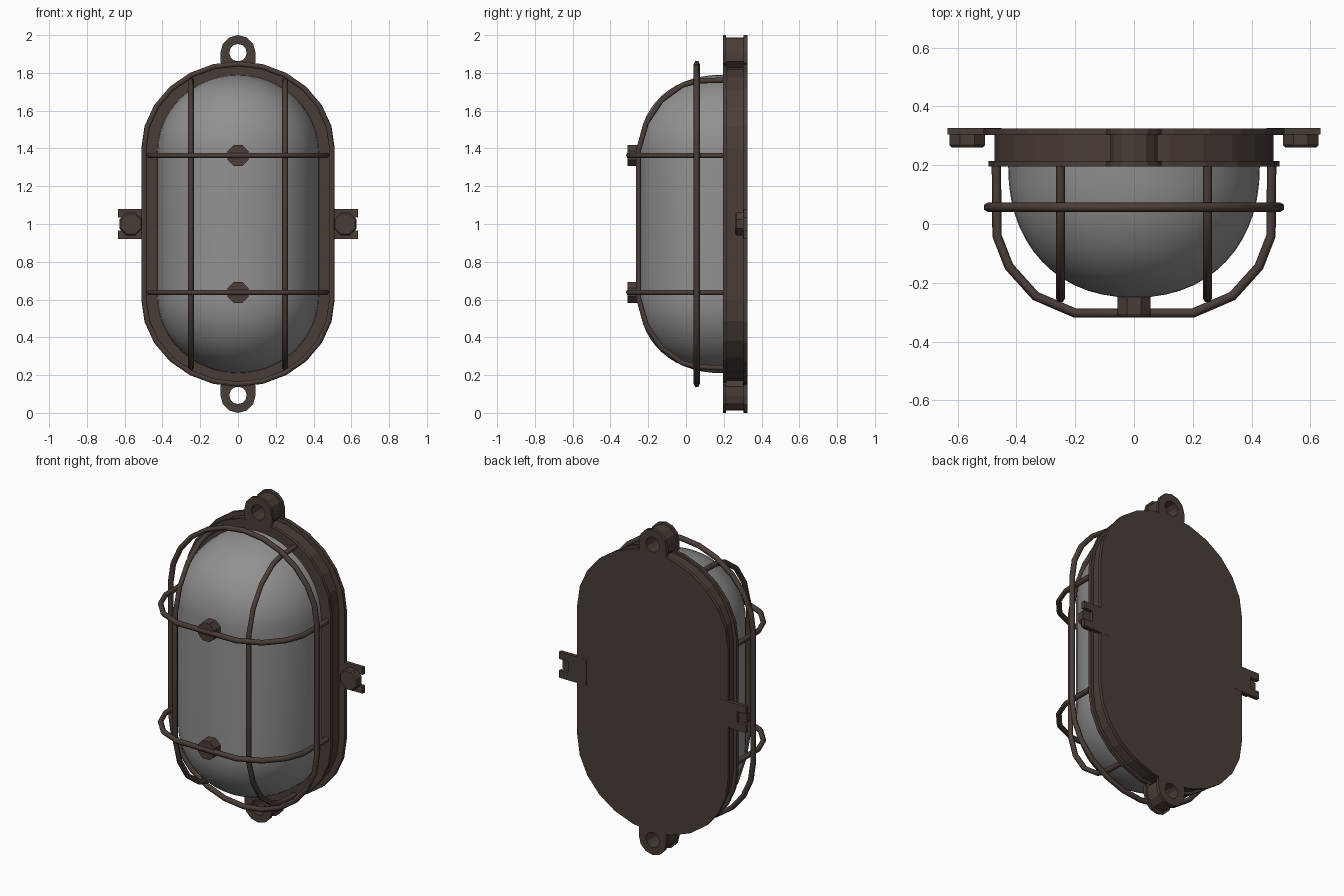
import bpy, bmesh, math
from math import sin, cos, pi

if "Cube" in bpy.data.objects:
    bpy.data.objects.remove(bpy.data.objects["Cube"])


def material(name, rgb):
    m = bpy.data.materials.new(name)
    m.diffuse_color = (*rgb, 1)
    m.use_nodes = True
    m.node_tree.nodes["Principled BSDF"].inputs["Base Color"].default_value = m.diffuse_color
    return m


BROWN = material("dark brown metal", (0.068, 0.047, 0.039))
GREY = material("grey glass", (0.285, 0.285, 0.285))


def capsule(rx, rz, s, n):
    """Stadium outline in x, z around z = 1: straight half length s, end radii rx, rz."""
    top = [(rx * cos(pi * i / n), 1 + s + rz * sin(pi * i / n)) for i in range(n + 1)]
    return top + [(-x, 2 - z) for x, z in top]


def loft(name, rings, mat, caps=(True, True), closed=False):
    """Skin a list of (y, outline) sections."""
    bm = bmesh.new()
    rows = [[bm.verts.new((x, y, z)) for x, z in pts] for y, pts in rings]
    pairs = list(zip(rows, rows[1:])) + ([(rows[-1], rows[0])] if closed else [])
    for a, b in pairs:
        for i in range(len(a)):
            j = (i + 1) % len(a)
            bm.faces.new((a[i], a[j], b[j], b[i]))
    if not closed:
        for row, want in ((rows[0], caps[0]), (rows[-1], caps[1])):
            if want:
                bm.faces.new(row)
    bmesh.ops.remove_doubles(bm, verts=bm.verts, dist=1e-4)
    bmesh.ops.recalc_face_normals(bm, faces=bm.faces)
    me = bpy.data.meshes.new(name)
    bm.to_mesh(me)
    bm.free()
    me.materials.append(mat)
    ob = bpy.data.objects.new(name, me)
    bpy.context.collection.objects.link(ob)
    return ob


def select(ob):
    bpy.ops.object.select_all(action='DESELECT')
    ob.select_set(True)
    bpy.context.view_layer.objects.active = ob


def wire(name, pts, cyclic=False, r=0.016):
    """Six-sided wire along a path."""
    cu = bpy.data.curves.new(name, 'CURVE')
    cu.dimensions = '3D'
    cu.bevel_depth = r
    cu.bevel_resolution = 1
    cu.use_fill_caps = True
    sp = cu.splines.new('POLY')
    sp.points.add(len(pts) - 1)
    for p, co in zip(sp.points, pts):
        p.co = (*co, 1)
    sp.use_cyclic_u = cyclic
    cu.materials.append(BROWN)
    ob = bpy.data.objects.new(name, cu)
    bpy.context.collection.objects.link(ob)
    select(ob)
    bpy.ops.object.convert(target='MESH')


def ngon(cx, cz, r, n, turn=0.0):
    return [(cx + r * cos(2 * pi * i / n + turn), cz + r * sin(2 * pi * i / n + turn)) for i in range(n)]


# Housing: front flange, recessed wall, wider back plate
flange = capsule(0.494, 0.45, 0.4, 12)
wall = capsule(0.474, 0.435, 0.4, 12)
plate = capsule(0.512, 0.46, 0.4, 12)
loft("housing", [(0.195, flange), (0.215, flange), (0.215, wall),
                 (0.303, wall), (0.303, plate), (0.325, plate)], BROWN)

# Glass dome: rounded sections shrinking to a front ridge
rings = []
N = 14
for i in range(N + 1):
    a = pi / 2 * i / N
    k = max(cos(a), 0) ** (2 / 2.2) if i < N else 0
    rings.append((0.2 - 0.45 * sin(a) ** (2 / 2.2), capsule(0.428 * k, 0.41 * k, 0.38, 24)))
glass = loft("glass_dome", rings, GREY, caps=(True, False))
select(glass)
bpy.ops.object.shade_smooth_by_angle(angle=math.radians(40))


# Mounting lugs, top and bottom, with a through hole and a recessed rim
def lug_outline(r, side):
    pts = []
    for i in range(12):
        a = 2 * pi * i / 12
        c, s = cos(a), sin(a)
        if s < -0.01:                       # square root of the lug
            m = max(abs(c), abs(s))
            c, s = c / m, s / m
        pts.append((r * c, 1 + side * (0.907 + r * s)))
    return pts


for side, label in ((1, "top"), (-1, "bottom")):
    big, small = lug_outline(0.093, side), lug_outline(0.08, side)
    hole = [(x, 1 + side * (z - 1)) for x, z in ngon(0, 1.907, 0.046, 12)]
    loft(label + "_lug", [(0.195, hole), (0.195, big), (0.213, big), (0.213, small),
                          (0.305, small), (0.305, big), (0.325, big), (0.325, hole)],
         BROWN, closed=True)

# Slotted side brackets and their hexagonal bolt heads
for side, label in ((1, "right"), (-1, "left")):
    tab = [(0.45, 0.92), (0.635, 0.92), (0.635, 0.965), (0.575, 0.965),
           (0.575, 1.035), (0.635, 1.035), (0.635, 1.08), (0.45, 1.08)]
    tab = [(side * x, z) for x, z in tab]
    loft(label + "_bracket", [(0.304, tab), (0.326, tab)], BROWN)
    head, face = ngon(side * 0.567, 1, 0.065, 8, pi / 8), ngon(side * 0.567, 1, 0.058, 8, pi / 8)
    loft(label + "_bolt", [(0.26, face), (0.268, head), (0.305, head)], BROWN)

# Cage ring around the dome
wire("cage_ring", [(x, 0.057, z) for x, z in capsule(0.497, 0.448, 0.4, 12)], cyclic=True)

# Upright cage wires
half = [(0.2, 0.762), (0.06, 0.757), (-0.02, 0.735), (-0.13, 0.655), (-0.21, 0.535), (-0.252, 0.39)]
path = [(y, 1 + z) for y, z in half] + [(y, 1 - z) for y, z in reversed(half)]
for x, label in ((0.25, "right"), (-0.25, "left")):
    wire(label + "_upright_wire", [(x, y, z) for y, z in path])

# Cross wires and the studs joining them to the glass
half = [(0.468, 0.2), (0.466, -0.04), (0.425, -0.145), (0.335, -0.245), (0.2, -0.303)]
path = half + [(-x, y) for x, y in reversed(half)]
for z, label in ((1.363, "upper"), (0.638, "lower")):
    wire(label + "_cross_wire", [(x, y, z) for x, y in path])
    stud = ngon(0, z, 0.06, 8, pi / 8)
    loft(label + "_stud", [(-0.31, stud), (-0.23, stud)], BROWN)
